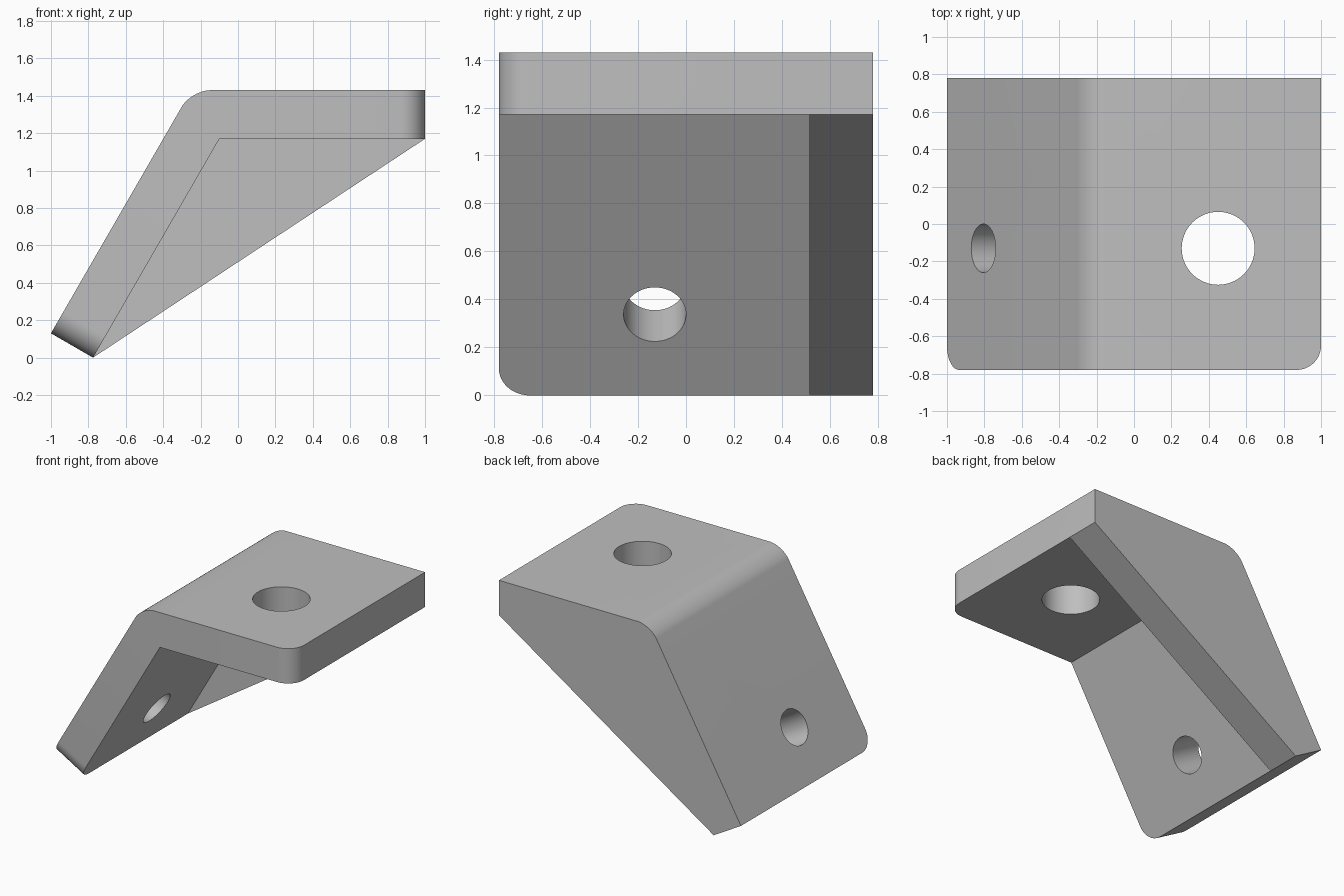
import bpy, bmesh, math
from mathutils import Vector

cube = bpy.data.objects.get("Cube")
if cube:
    bpy.data.objects.remove(cube, do_unlink=True)

FRONT, BACK, RIB = -0.78, 0.78, 0.515   # depth limits and rib start
TH = 0.26                               # plate thickness
LOW, HIGH = 1.17, 1.43                  # underside and top of the flange
ANGLE = math.radians(60)
along = Vector((math.cos(ANGLE), 0, math.sin(ANGLE)))
normal = Vector((-math.sin(ANGLE), 0, math.cos(ANGLE)))

grey = bpy.data.materials.new("plain_grey")
grey.use_nodes = True
colour = (0.52, 0.52, 0.52, 1)
grey.diffuse_color = colour
grey.node_tree.nodes["Principled BSDF"].inputs["Base Color"].default_value = colour


def finish(bm, name):
    bmesh.ops.recalc_face_normals(bm, faces=bm.faces)
    mesh = bpy.data.meshes.new(name)
    bm.to_mesh(mesh)
    bm.free()
    obj = bpy.data.objects.new(name, mesh)
    bpy.context.collection.objects.link(obj)
    mesh.materials.append(grey)
    return obj


def extrude_profile(points, y0, y1):
    bm = bmesh.new()
    face = bm.faces.new([bm.verts.new((p[0], y0, p[1])) for p in points])
    result = bmesh.ops.extrude_face_region(bm, geom=[face])
    verts = [g for g in result["geom"] if isinstance(g, bmesh.types.BMVert)]
    bmesh.ops.translate(bm, verts=verts, vec=(0, y1 - y0, 0))
    return bm


def round_edges(bm, test, radius_offset, segments):
    edges = [e for e in bm.edges if test(*[v.co for v in e.verts])]
    bmesh.ops.bevel(bm, geom=edges, offset=radius_offset, offset_type='OFFSET',
                    segments=segments, profile=0.5, affect='EDGES')


def boolean(target, other, operation):
    mod = target.modifiers.new(other.name, 'BOOLEAN')
    mod.object, mod.operation, mod.solver = other, operation, 'EXACT'
    bpy.context.view_layer.objects.active = target
    bpy.ops.object.modifier_apply(modifier=mod.name)
    bpy.data.objects.remove(other, do_unlink=True)


def hole(target, centre, axis, radius):
    bm = bmesh.new()
    bmesh.ops.create_cone(bm, cap_ends=True, segments=64, radius1=radius,
                          radius2=radius, depth=TH * 2)
    cutter = finish(bm, "hole_cutter")
    cutter.hide_render = True
    cutter.rotation_euler = axis.to_track_quat('Z', 'Y').to_euler()
    cutter.location = centre
    bpy.context.view_layer.update()
    boolean(target, cutter, 'DIFFERENCE')


# Bent plate
foot = Vector((-0.775, 0, 0))
foot_outer = foot + normal * TH
inner = foot + along * (LOW / along.z)
outer = foot_outer + along * ((HIGH - foot_outer.z) / along.z)
profile = [(foot.x, foot.z), (inner.x, inner.z), (1, LOW), (1, HIGH),
           (outer.x, outer.z), (foot_outer.x, foot_outer.z)]
bm = extrude_profile(profile, FRONT, BACK)

# Rounded front corners at both free ends
def free_corner(a, b):
    in_front = max(a.y, b.y) < FRONT + 0.01
    return in_front and (min(a.x, b.x) > 0.99 or max(a.z, b.z) < 0.2)

round_edges(bm, free_corner, 0.13, 12)
# Rounded outside of the bend
round_edges(bm, lambda a, b: all((p - Vector((outer.x, p.y, outer.z))).length < 0.01
                                 for p in (a, b)), 0.104, 12)
bracket = finish(bm, "angle_bracket")

# Solid triangular rib at the back, sunk a little into the bend
rib = finish(extrude_profile([(foot.x, foot.z), (inner.x - 0.05, inner.z + 0.08),
                              (1, LOW)], RIB, BACK), "side_rib")
boolean(bracket, rib, 'UNION')

# Bolt holes through the flange and the sloping leg
hole(bracket, Vector((0.45, -0.13, HIGH - TH / 2)), Vector((0, 0, 1)), 0.195)
leg_centre = foot_outer + along * 0.39 - normal * TH / 2
leg_centre.y = -0.13
hole(bracket, leg_centre, normal, 0.13)

bpy.ops.object.select_all(action='DESELECT')
bracket.select_set(True)
bpy.context.view_layer.objects.active = bracket
bpy.ops.object.shade_smooth_by_angle(angle=math.radians(25))
